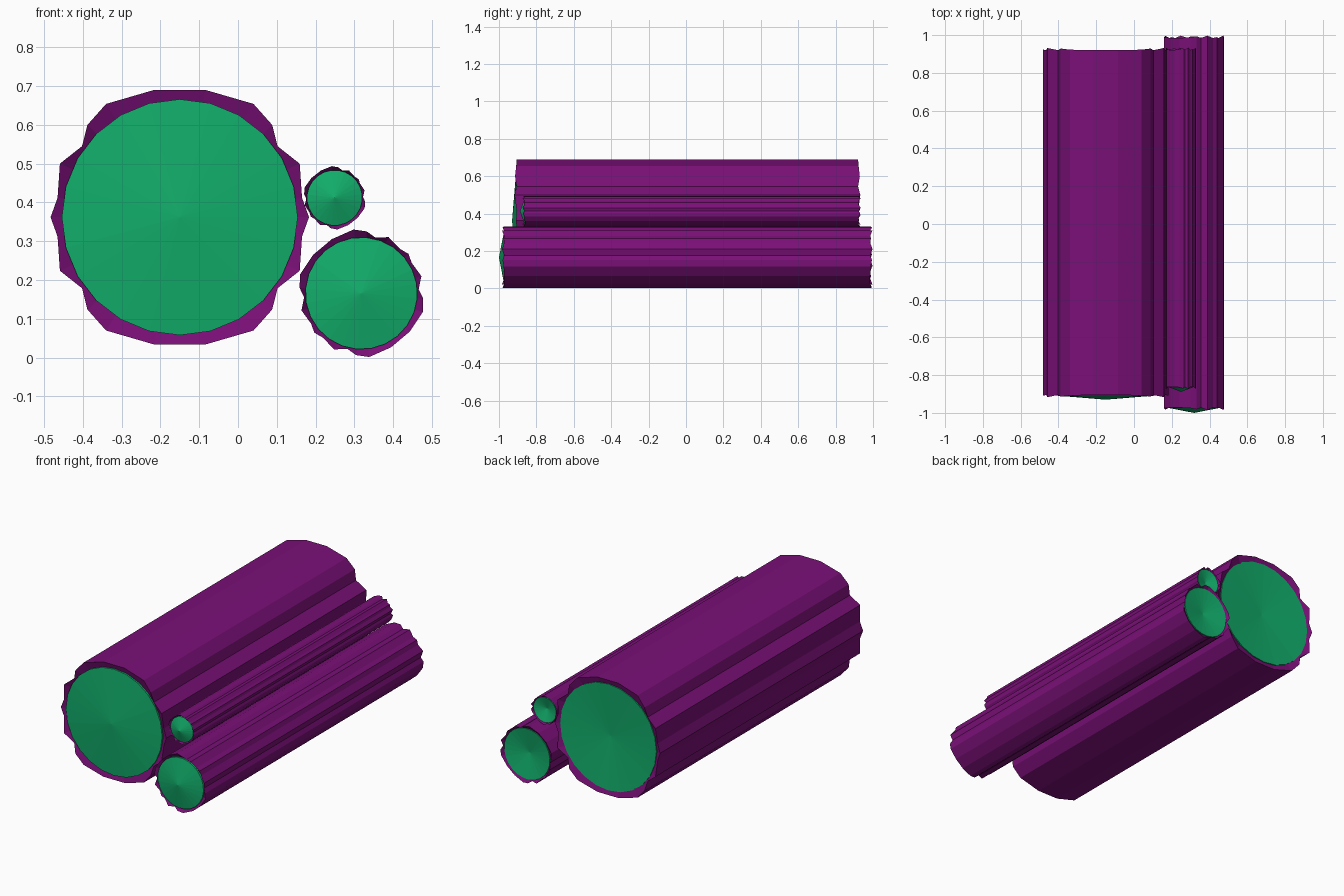
import bpy, bmesh, math

if "Cube" in bpy.data.objects:
    bpy.data.objects.remove(bpy.data.objects["Cube"])


def material(name, rgb):
    m = bpy.data.materials.new(name)
    m.diffuse_color = (*rgb, 1)
    m.use_nodes = True
    m.node_tree.nodes["Principled BSDF"].inputs["Base Color"].default_value = m.diffuse_color
    return m


BARK = material("purple bark", (0.195, 0.005, 0.185))
WOOD = material("green cut wood", (0.006, 0.42, 0.145))

# One quarter of the ridged bark outline: x, z, end overhang
QUARTER = [(.333, 0, .004), (.315, .05, 0), (.309, .138, .012), (.252, .183, 0),
           (.238, .238, .009), (.19, .292, .003), (.066, .328, 0)]
OUTLINE = []
for mx, mz, flip in ((1, 1, 0), (-1, 1, 1), (-1, -1, 0), (1, -1, 1)):
    pts = [(mx * x, mz * z, o) for x, z, o in QUARTER]
    OUTLINE += pts[::-1] if flip else pts
# drop the repeated side points where mirrored quarters meet
OUTLINE = [p for i, p in enumerate(OUTLINE) if p[:2] != OUTLINE[i - 1][:2]]


def finish(bm, name, mat):
    bmesh.ops.recalc_face_normals(bm, faces=bm.faces[:])
    me = bpy.data.meshes.new(name)
    bm.to_mesh(me)
    bm.free()
    me.materials.append(mat)
    bpy.context.collection.objects.link(bpy.data.objects.new(name, me))


def log(name, cx, cz, scale, turn, front, back, dome):
    c, s = math.cos(turn), math.sin(turn)

    def place(x, z, y):
        return (cx + scale * (c * x - s * z), y, cz + scale * (s * x + c * z))

    # Bark: ridged tube with a lip turned in at both ends
    bm = bmesh.new()
    rings = [[], [], [], []]
    for x, z, o in OUTLINE:
        k = 0.298 / math.hypot(x, z)
        for ring, p in zip(rings, (place(x * k, z * k, front + .012),
                                   place(x, z, front - o),
                                   place(x, z, back + o),
                                   place(x * k, z * k, back - .012))):
            ring.append(bm.verts.new(p))
    n = len(OUTLINE)
    for a, b in zip(rings, rings[1:]):
        for i in range(n):
            j = (i + 1) % n
            bm.faces.new((a[i], a[j], b[j], b[i]))
    finish(bm, name + "_bark", BARK)

    # Wood core: front end bulges out, back end is slightly hollow
    bm = bmesh.new()
    n = 24
    ends = []
    for y in (front, back - .004):
        ends.append([bm.verts.new(place(.304 * math.cos(i * math.tau / n),
                                        .304 * math.sin(i * math.tau / n), y))
                     for i in range(n)])
    tips = [bm.verts.new(place(0, 0, front - dome)),
            bm.verts.new(place(0, 0, back - dome))]
    for i in range(n):
        j = (i + 1) % n
        bm.faces.new((ends[0][i], ends[0][j], ends[1][j], ends[1][i]))
        for ring, tip in zip(ends, tips):
            bm.faces.new((ring[i], ring[j], tip))
    finish(bm, name + "_wood", WOOD)


log("large_log", -0.15, 0.362, 1.0, 0, -0.905, 0.92, 0.025)
log("medium_log", 0.318, 0.166, 0.475, math.radians(40), -0.972, 0.985, 0.028)
log("small_log", 0.249, 0.412, 0.235, math.radians(38), -0.862, 0.922, 0.026)
